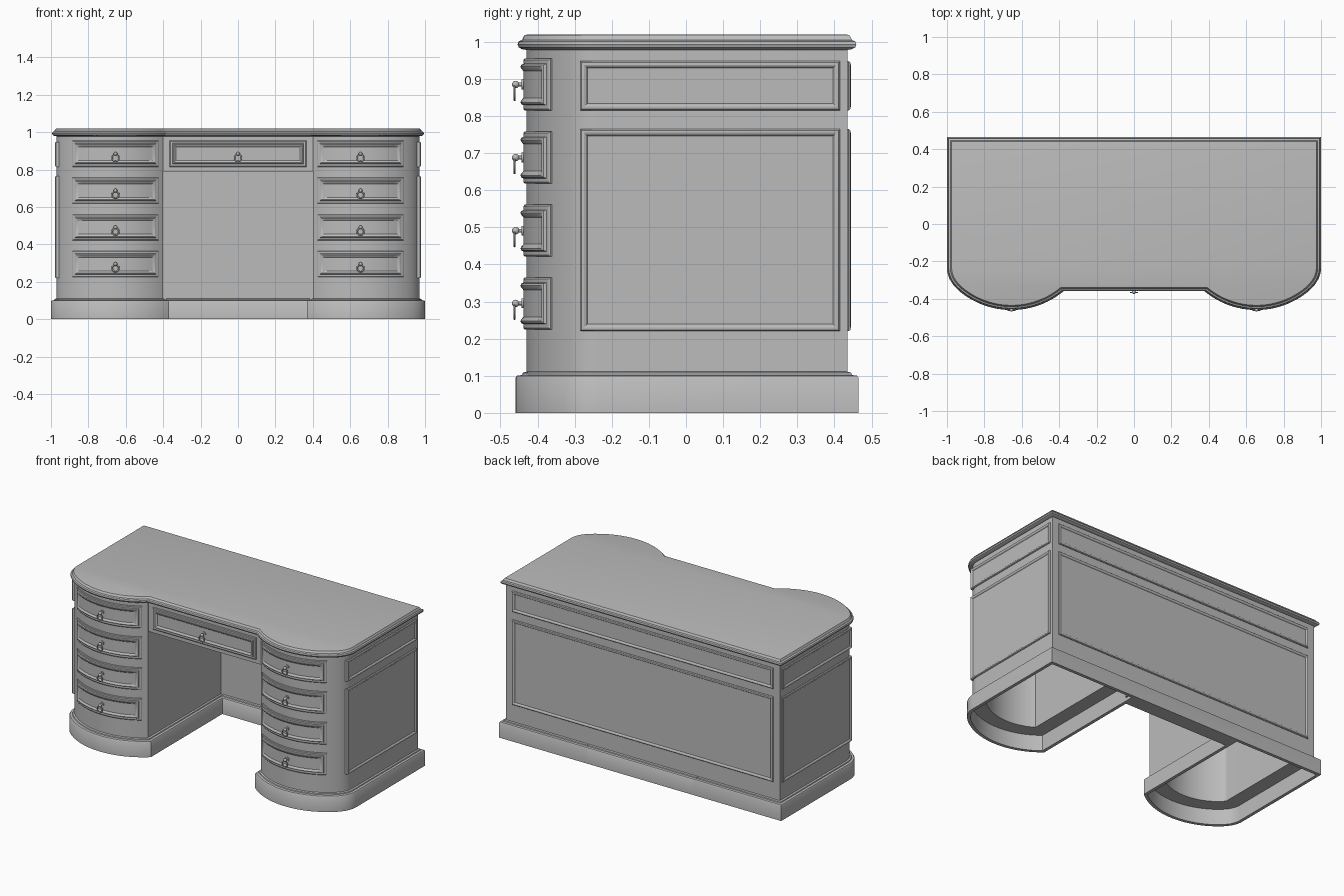
import bpy, bmesh
from math import sin, cos, asin, sqrt, pi
from mathutils import Matrix, Vector

cube = bpy.data.objects.get("Cube")
if cube:
    bpy.data.objects.remove(cube, do_unlink=True)

grey = bpy.data.materials.new("plain grey")
grey.use_nodes = True
colour = (0.5, 0.5, 0.5, 1)
grey.diffuse_color = colour
grey.node_tree.nodes["Principled BSDF"].inputs["Base Color"].default_value = colour

# Shared layout of the desk
SIDE, BACK, INNER, APRON = 0.97, 0.435, 0.40, -0.335
CX, CY, R = 0.655, -0.024, 0.406        # centre and radius of the bowed fronts


def finish(name, bm, angle=0.6):
    bmesh.ops.recalc_face_normals(bm, faces=bm.faces)
    mesh = bpy.data.meshes.new(name)
    bm.to_mesh(mesh)
    bm.free()
    mesh.materials.append(grey)
    ob = bpy.data.objects.new(name, mesh)
    bpy.context.collection.objects.link(ob)
    bpy.ops.object.select_all(action='DESELECT')
    ob.select_set(True)
    bpy.context.view_layer.objects.active = ob
    bpy.ops.object.shade_smooth_by_angle(angle=angle)
    return ob


def skin(bm, loops, closed=False):
    """Join successive loops of points with quads."""
    rows = [[bm.verts.new(p) for p in loop] for loop in loops]
    pairs = list(zip(rows, rows[1:]))
    if closed:
        pairs.append((rows[-1], rows[0]))
    for a, b in pairs:
        for i in range(len(a)):
            j = (i + 1) % len(a)
            bm.faces.new((a[i], a[j], b[j], b[i]))
    return rows


def bow(off, start):
    """Bowed front from a start angle, blending round into the straight side."""
    r, end = R + off, asin(0.591)
    pts = []
    for i in range(21):
        a = start + (end - start) * i / 20
        pts.append(Vector((CX + r * sin(a), CY - r * cos(a))))
    p0, side = pts[-1], SIDE + off
    p1 = Vector((side, p0.y + (side - p0.x) * 0.733))
    p2 = Vector((side, -0.235))
    for i in range(1, 9):
        t = i / 8
        pts.append(p0 * (1 - t) ** 2 + p1 * 2 * t * (1 - t) + p2 * t * t)
    return pts


def pedestal_outline(off):
    start = -asin((CX - INNER + off) / (R + off))
    return [Vector((INNER - off, BACK + off))] + bow(off, start) + \
        [Vector((SIDE + off, BACK + off))]


def top_outline(off):
    r, drop = R + off, CY - APRON + off
    start = -asin(sqrt(r * r - drop * drop) / r)
    half = bow(off, start) + [Vector((SIDE + off, BACK + off))]
    return half + [Vector((-p.x, p.y)) for p in reversed(half)]


def strip_outline(off):
    x, y0, y1 = 0.385, 0.40 - off, BACK + off
    return [Vector(p) for p in ((-x, y0), (x, y0), (x, y1), (-x, y1))]


def loft(name, outline, profile, s=1, caps=True):
    """Sweep an (offset, height) profile round an outline."""
    bm = bmesh.new()
    loops = [[(s * p.x, p.y, z) for p in outline(off)] for off, z in profile]
    rows = skin(bm, loops, closed=not caps)
    if caps:
        bm.faces.new(rows[0])
        bm.faces.new(rows[-1])
    return finish(name, bm)


def panel(name, place, u0, u1, v0, v1, rings, n=1):
    """Moulded rectangular panel; rings are (inset, rise), place maps to space."""
    bm = bmesh.new()
    loops = []
    for inset, d in rings:
        a, b = u0 + inset, u1 - inset
        us = [a + (b - a) * i / n for i in range(n + 1)]
        loops.append([place(u, v0 + inset, d) for u in us] +
                     [place(u, v1 - inset, d) for u in reversed(us)])
    rows = skin(bm, loops)
    for row in (rows[0], rows[-1]):
        for i in range(n):
            k = 2 * n + 1 - i
            bm.faces.new((row[i], row[i + 1], row[k - 1], row[k]))
    return finish(name, bm, 0.5)


def box(name, x0, x1, y0, y1, z0, z1):
    return panel(name, lambda u, v, d: (u, v, d), x0, x1, y0, y1, [(0, z0), (0, z1)])


def drawer_pull(name, x, y, z):
    """Rosette, stem and knob with a hanging ring."""
    bm = bmesh.new()
    turn = Matrix.Rotation(pi / 2, 4, 'X')
    for r, depth, dy in ((0.013, 0.006, 0), (0.005, 0.026, -0.012)):
        bmesh.ops.create_cone(bm, cap_ends=True, segments=16, radius1=r, radius2=r,
                              depth=depth, matrix=Matrix.Translation((x, y + dy, z)) @ turn)
    bmesh.ops.create_uvsphere(bm, u_segments=16, v_segments=8, radius=0.01,
                              matrix=Matrix.Translation((x, y - 0.019, z)))
    loops = []
    for i in range(24):
        a = 2 * pi * i / 24
        loops.append([(x + (0.018 + 0.004 * cos(b)) * sin(a), y - 0.022 + 0.003 * sin(b),
                       z - 0.023 + (0.018 + 0.004 * cos(b)) * cos(a))
                      for b in (2 * pi * k / 8 for k in range(8))])
    skin(bm, loops, closed=True)
    finish(name, bm)


# Moulding sections
PLINTH = [(0.01, 0.1), (0.01, 0), (0.03, 0), (0.03, 0.094), (0.026, 0.1),
          (0.012, 0.102), (0.01, 0.108), (0, 0.111), (-0.004, 0.1)]
TOP = [(0, 0.978), (0.012, 0.98), (0.021, 0.985), (0.024, 0.993), (0.021, 1.001),
       (0.012, 1.005), (0.009, 1.012), (0.005, 1.018), (-0.004, 1.02)]
DRAWER = [(0, -0.012), (0, 0.005), (0.004, 0.008), (0.014, 0.008), (0.017, 0.014),
          (0.022, 0.016), (0.027, 0.014), (0.034, 0.008)]
FIELD = [(0, -0.025), (0, 0.003), (0.004, 0.008), (0.01, 0.009), (0.015, 0.007), (0.019, 0.002)]
ROWS = [0.225, 0.421, 0.618, 0.815]
FIELD_ROWS = [("lower", 0.22, 0.765), ("upper", 0.815, 0.948)]

# Desk top
loft("desk_top", top_outline, TOP)

# Pedestals, plinths, drawers and end panels on both sides
for s, side in ((1, "left"), (-1, "right")):
    loft(side + "_pedestal", pedestal_outline,
         [(-0.08, 0.95), (-0.08, 0.1), (0, 0.1), (0, 0.985)], s)
    loft(side + "_plinth", pedestal_outline, PLINTH, s, caps=False)

    def on_bow(u, v, d):
        a = asin(u / R)
        return (s * (CX + (R + d) * sin(a)), CY - (R + d) * cos(a), v)

    def on_end(u, v, d):
        return (s * (SIDE + d), u, v)

    for i, z in enumerate(ROWS):
        panel(f"{side}_drawer_{i + 1}", on_bow, -0.227, 0.227, z, z + 0.14, DRAWER, 16)
        drawer_pull(f"{side}_drawer_pull_{i + 1}", s * CX, CY - R - 0.01, z + 0.07)
    for label, z0, z1 in FIELD_ROWS:
        panel(f"{side}_{label}_end_panel", on_end, -0.285, 0.415, z0, z1, FIELD)

# Kneehole apron with its drawer
box("apron", -INNER, INNER, APRON, BACK, 0.79, 0.985)
panel("centre_drawer", lambda u, v, d: (u, APRON - d, v), -0.365, 0.365, 0.815, 0.955, DRAWER)
drawer_pull("centre_drawer_pull", 0, APRON - 0.01, 0.885)

# Back of the kneehole, its plinth and the back panels
box("modesty_panel", -INNER, INNER, 0.40, BACK, 0.02, 0.79)
loft("back_plinth", strip_outline,
     [(0.03, 0)] + PLINTH[3:8])
for label, z0, z1 in FIELD_ROWS:
    panel(label + "_back_panel", lambda u, v, d: (u, BACK + d, v), -0.925, 0.925, z0, z1, FIELD)
